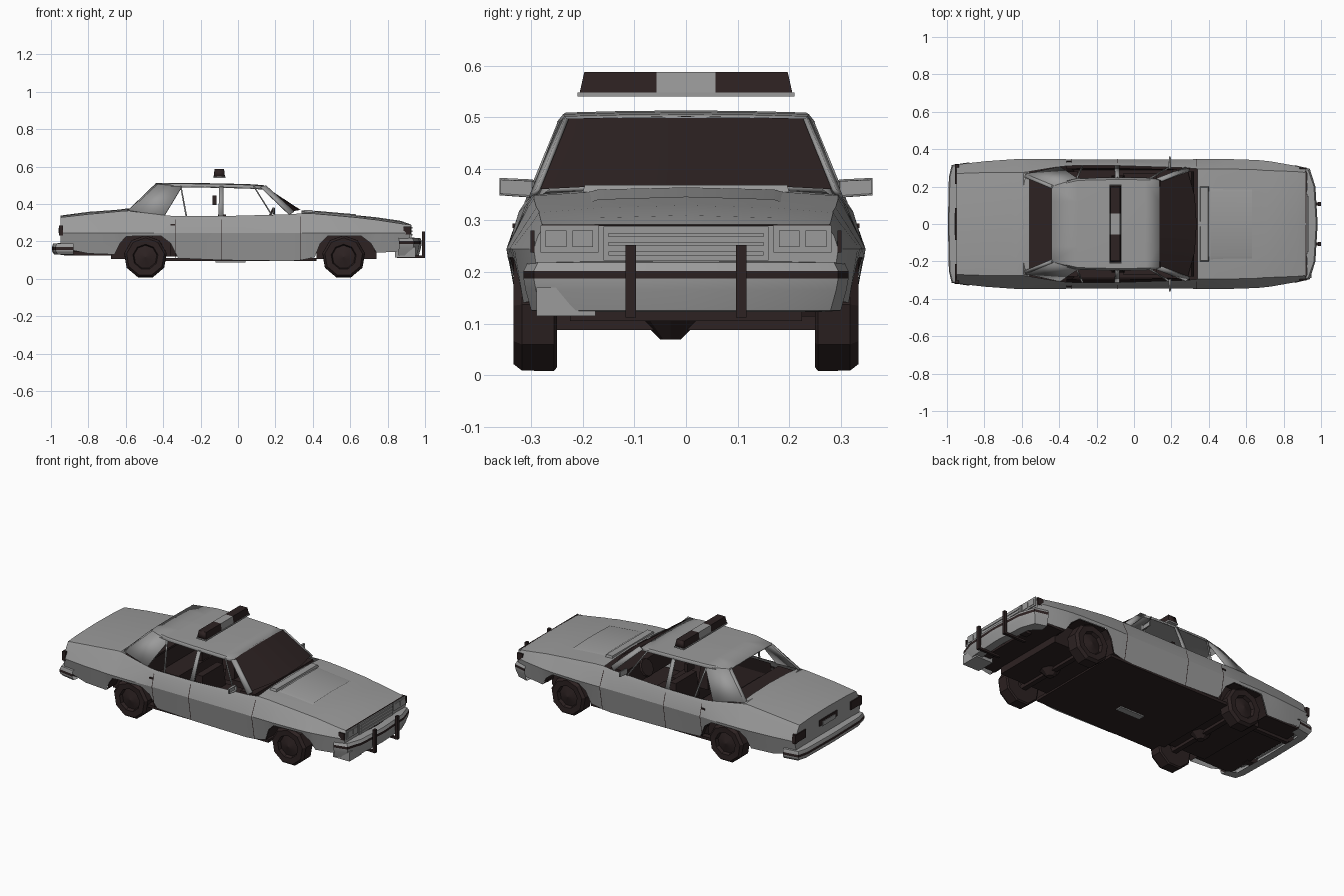
import bpy, bmesh, math
from mathutils import Vector, Matrix


def material(name, rgb):
    m = bpy.data.materials.new(name)
    m.diffuse_color = (*rgb, 1)
    return m


GREY = material("body grey", (0.325, 0.325, 0.325))
DARK = material("dark brown", (0.026, 0.016, 0.016))


def finish(name, bm, mats, mirror=False, angle=22, thick=0, outward=True):
    bmesh.ops.recalc_face_normals(bm, faces=bm.faces)
    if outward:
        c = Vector((0, 0, 0.25))
        if sum(f.normal.dot(f.calc_center_median() - c) * f.calc_area() for f in bm.faces) < 0:
            bmesh.ops.reverse_faces(bm, faces=bm.faces)
    me = bpy.data.meshes.new(name)
    bm.to_mesh(me)
    bm.free()
    for m in mats:
        me.materials.append(m)
    ob = bpy.data.objects.new(name, me)
    bpy.context.collection.objects.link(ob)
    if thick:
        mod = ob.modifiers.new("thickness", 'SOLIDIFY')
        mod.thickness, mod.offset = thick, -1
    if mirror:
        mod = ob.modifiers.new("mirror", 'MIRROR')
        mod.use_axis = (False, True, False)
        mod.merge_threshold = 0.0005
    bpy.ops.object.select_all(action='DESELECT')
    ob.select_set(True)
    bpy.context.view_layer.objects.active = ob
    bpy.ops.object.shade_smooth_by_angle(angle=math.radians(angle))
    return ob


def loft(name, rows, mats=(GREY,), rule=lambda i, j: 0, caps=(), **kw):
    """Skin a grid of points; rule gives the material or None for a hole."""
    bm = bmesh.new()
    vs = [[bm.verts.new(p) for p in r] for r in rows]
    for i in range(len(vs) - 1):
        for j in range(len(vs[0]) - 1):
            k = rule(i, j)
            if k is not None:
                bm.faces.new((vs[i][j], vs[i + 1][j], vs[i + 1][j + 1], vs[i][j + 1])).material_index = k
    for i in caps:
        bm.faces.new(vs[i])
    bmesh.ops.remove_doubles(bm, verts=bm.verts, dist=1e-5)
    return finish(name, bm, mats, **kw)


def box(name, lo, hi, mat, taper=(1, 1), **kw):
    """Box between two corners; taper scales the top in x and y."""
    lo, hi = Vector(lo), Vector(hi)
    bm = bmesh.new()
    bmesh.ops.create_cube(bm, size=1)
    for v in bm.verts:
        if v.co.z > 0:
            v.co.x *= taper[0]
            v.co.y *= taper[1]
        v.co = (lo + hi) / 2 + v.co * (hi - lo)
    return finish(name, bm, [mat], outward=False, **kw)


# Lower body: x, bottom z, then half widths (bottom, waist, shoulder), shoulder z, centre z
ST = [(-0.95, .165, .295, .318, .27, .328, .338), (-0.80, .135, .315, .335, .275, .345, .358),
      (-0.66, .13, .32, .345, .275, .358, .368), (-0.63, .19, .33, .347, .275, .361, .371),
      (-0.60, .225, .345, .348, .275, .363, .375), (-0.56, .228, .345, .348, .28, .36, .377),
      (-0.41, .228, .345, .348, .305, .342, .37), (-0.36, .19, .335, .346, .31, .337, .35),
      (-0.32, .11, .32, .345, .312, .335, .35), (-0.09, .10, .32, .345, .312, .335, .35),
      (0.28, .095, .32, .345, .30, .345, .36), (0.34, .10, .32, .347, .295, .35, .365),
      (0.41, .115, .322, .348, .295, .348, .36), (0.44, .19, .335, .348, .295, .345, .358),
      (0.48, .228, .345, .348, .295, .342, .354), (0.66, .228, .335, .342, .29, .325, .337),
      (0.71, .19, .325, .337, .285, .318, .332), (0.74, .14, .315, .333, .285, .315, .329),
      (0.87, .145, .295, .31, .28, .295, .31), (0.92, .175, .285, .295, .275, .288, .292)]


def section(s):
    x, zb, yb, ym, ys, zs, zc = s
    return [(x, yb, zb), (x, ym, .245), (x, ys + .012, zs - .018), (x, ys, zs),
            (x, .17, (zs + zc * 2) / 3), (x, 0, zc)]


loft("lower_body", [section(s) for s in ST], mirror=True,
     rule=lambda i, j: None if j > 2 and 5 <= i <= 10 else 0)
for end, s in (("nose", ST[-1]), ("tail", ST[0])):
    loft(end + "_panel", [section(s), [(p[0], 0, p[2]) for p in section(s)]], mirror=True)

# Dark wheel arch liners
for label, part in (("rear", ST[2:9]), ("front", ST[12:18])):
    loft(label + "_arch_liner", [[(s[0], .22, s[1]), (s[0], s[2] - .004, s[1])] for s in part],
         (DARK,), mirror=True, outward=False)

# Dark inner door liners
loft("door_liner", [[(x, .29, .12), (x, .315, .245), (x, y, .33)]
                    for x, y in ((-0.36, .295), (-0.09, .297), (0.3, .288))],
     (DARK,), mirror=True)
# Door gaps
for x, s in ((-0.335, 8), (-0.09, 9), (0.335, 11)):
    loft("door_gap", [[(x + d, p[1] + .0015, p[2]) for p in section(ST[s])[:3]] for d in (-.002, .002)],
         (DARK,), mirror=True)
box("door_handle", (-0.36, .325, .285), (-0.335, .336, .294), DARK, mirror=True)

# Nearly flat roof
loft("roof", [[(x, yw, z - .018), (x, yw - .012, z - .003), (x, .12, z), (x, 0, z + .001)]
              for x, yw, z in ((-0.44, .212, .51), (-0.30, .245, .512), (-0.09, .25, .509),
                               (0.06, .248, .505), (0.135, .242, .5))], mirror=True, thick=.008)


# Pillars and window frames
def panel(name, pts, mat=GREY, thick=.008):
    a, b, c, d = pts
    return loft(name, [[a, b], [d, c]], (mat,), mirror=True, thick=thick)


panel("front_pillar", [(0.275, .305, .345), (0.30, .29, .362), (0.15, .234, .50), (0.122, .245, .492)])
panel("middle_pillar", [(-0.105, .313, .335), (-0.078, .313, .335), (-0.078, .247, .495), (-0.10, .247, .495)])
panel("rear_pillar", [(-0.58, .268, .366), (-0.395, .308, .338), (-0.30, .243, .495), (-0.43, .206, .506)])
panel("rear_pillar_edge", [(-0.585, .25, .37), (-0.58, .268, .366), (-0.43, .206, .506), (-0.44, .19, .51)])
panel("quarter_frame", [(-0.28, .313, .335), (-0.272, .313, .335), (-0.302, .246, .495), (-0.309, .246, .495)])
panel("vent_frame", [(0.18, .306, .338), (0.187, .306, .338), (0.088, .246, .495), (0.082, .246, .495)])
panel("rear_window_sill", [(-0.59, 0, .376), (-0.59, .27, .366), (-0.57, .275, .362), (-0.57, 0, .374)])

# Curved windscreen
loft("windscreen", [[(0.335, 0, .368), (0.325, .15, .367), (0.285, .292, .36)],
                    [(0.13, 0, .502), (0.132, .12, .50), (0.14, .235, .497)]], (DARK,), mirror=True)
# Cowl vent and hood bulge
box("cowl_vent", (0.352, -.2, .355), (0.40, .2, .369), GREY, (.85, .98))
loft("hood_bulge", [[(0.41, 0, .364), (0.41, .17, .36), (0.41, .20, .352)],
                    [(0.63, 0, .345), (0.63, .17, .34), (0.63, .19, .333)]], mirror=True)

# Floor and interior
box("floor_pan", (-0.42, -.31, .095), (0.42, .31, .112), DARK)
box("rear_underbody", (-0.68, -.225, .105), (-0.42, .225, .24), DARK)
box("front_underbody", (0.42, -.225, .105), (0.74, .225, .24), DARK)
box("trunk_floor", (-0.92, -.295, .142), (-0.66, .295, .155), DARK)
box("nose_floor", (0.73, -.285, .145), (0.88, .285, .158), DARK)
box("rear_bench", (-0.46, -.28, .12), (-0.30, .28, .24), DARK)
box("rear_backrest", (-0.52, -.275, .23), (-0.42, .275, .335), DARK, (.6, 1))
box("parcel_shelf", (-0.575, -.27, .33), (-0.43, .27, .342), DARK)
box("front_seat", (-0.06, .03, .12), (0.12, .27, .22), DARK, mirror=True)
box("front_backrest", (-0.12, .04, .2), (-0.05, .26, .345), DARK, (.6, .9), mirror=True)
box("headrest", (-0.135, .11, .395), (-0.115, .18, .445), DARK, mirror=True)
box("dashboard", (0.20, -.28, .24), (0.32, .28, .345), DARK, (.8, 1))
bm = bmesh.new()
bmesh.ops.create_cone(bm, segments=10, radius1=.055, radius2=.05, depth=.01, cap_ends=True,
                      matrix=Matrix.Translation((0.165, .14, .33)) @ Matrix.Rotation(-1.1, 4, 'Y'))
finish("steering_wheel", bm, [DARK], outward=False)

# Underside: axles, exhaust and a pale plate
for x in (-0.49, 0.56):
    box("axle", (x - .015, -.26, .088), (x + .015, .26, .115), DARK)
    bm = bmesh.new()
    bmesh.ops.create_cone(bm, segments=8, radius1=.02, radius2=.065, depth=.045, cap_ends=True,
                          matrix=Matrix.Translation((x, -.03, .092)))
    finish("axle_housing", bm, [DARK], outward=False)
box("exhaust_pipe", (-0.93, .15, .125), (-0.6, .175, .145), DARK)
box("silencer_plate", (-0.12, -.1, .088), (0.04, -.06, .096), GREY)

# Wheels: tapered low-poly tyres with a recessed hub
for x, label in ((-0.495, "rear_wheel"), (0.565, "front_wheel")):
    prof = [(.03, .25), (.108, .25), (.116, .256), (.115, .318), (.102, .334), (.068, .332),
            (.062, .312), (.03, .32), (0.0001, .328)]
    N = 9
    loft(label, [[(x + r * math.cos(a), y, .117 + r * math.sin(a)) for r, y in prof]
                 for a in (math.tau * (k + .25) / N for k in range(N + 1))], (DARK,), mirror=True, outward=False)


# Bumpers: a profile swept along a wrapped path, with a dark rubber strip
def bumper(name, path, prof, sign):
    loft(name, [[(x - sign * d * (1 if i < 3 else .1), y - (d if i > 1 else 0), z) for d, z in prof]
                for i, (x, y) in enumerate(path)], (GREY, DARK),
         rule=lambda i, j: 1 if j == 3 else 0, mirror=True)


bumper("front_bumper", [(.982, 0), (.97, .2), (.94, .295), (.86, .315)],
       [(.06, .122), (.015, .125), (.004, .165), (0, .187), (0, .202), (.008, .218), (.05, .22)], 1)
bumper("rear_bumper", [(-.995, 0), (-.99, .25), (-.975, .315), (-.88, .33)],
       [(.06, .128), (.012, .13), (.002, .145), (0, .155), (0, .17), (.006, .188), (.05, .192)], -1)
box("bumper_bracket", (0.86, .13, .13), (0.95, .17, .17), DARK, mirror=True)
box("rear_bumper_bracket", (-0.97, .13, .14), (-0.90, .17, .18), DARK, mirror=True)
box("loose_bumper_piece", (0.84, -.29, .115), (0.95, -.175, .17), GREY)

# Push bars
box("push_bar", (0.985, .097, .112), (1.0, .117, .252), DARK, mirror=True)
box("push_bar_arm", (0.85, .099, .112), (0.99, .115, .124), DARK, mirror=True)

# Grille and headlights
box("grille_frame", (0.918, -.16, .222), (0.928, .16, .288), GREY)
for z in (.232, .25, .268):
    box("grille_bar", (0.927, -.15, z), (0.932, .15, z + .008), GREY)
box("headlight_frame", (0.915, .17, .238), (0.925, .282, .29), GREY, mirror=True)
for y in (.18, .232):
    box("headlight", (0.924, y, .248), (0.928, y + .04, .28), GREY, mirror=True)
box("nose_gap", (0.918, -.29, .212), (0.924, .29, .218), DARK)
box("hood_gap", (0.918, -.28, .2895), (0.923, .28, .2925), DARK)
box("side_marker", (0.885, .294, .238), (0.922, .301, .28), DARK, mirror=True)

# Tail lights wrapping the corners, plate recess
box("tail_light", (-0.956, .215, .235), (-0.949, .308, .285), DARK, mirror=True)
box("tail_light_side", (-0.956, .30, .232), (-0.935, .32, .285), DARK, (1, .75), mirror=True)
box("plate_recess", (-0.956, -.085, .25), (-0.949, .085, .285), DARK)
box("plate", (-0.959, -.06, .245), (-0.954, .06, .272), GREY)

# Thin door mirrors
loft("side_mirror", [[(0.198, .295, .345), (0.186, .298, .348), (0.186, .298, .378), (0.198, .295, .375)],
                     [(0.196, .36, .35), (0.188, .36, .352), (0.188, .36, .381), (0.196, .36, .378)]],
     rule=lambda i, j: 0, caps=(0, 1), mirror=True, thick=.002)

# Roof light bar
box("light_bar_base", (-0.132, -.21, .54), (-0.068, .21, .548), GREY)
box("light_bar_centre", (-0.13, -.057, .548), (-0.07, .057, .588), GREY, (.85, 1))
loft("light_bar_lens", [[(-.13, y0, .548), (-.125, y1, .588), (-.075, y1, .588), (-.07, y0, .548), (-.13, y0, .548)]
                        for y0, y1 in ((.057, .057), (.206, .197))], (DARK,), mirror=True)
panel("light_bar_end", [(-.13, .206, .548), (-.125, .197, .588), (-.075, .197, .588), (-.07, .206, .548)], DARK, .002)
